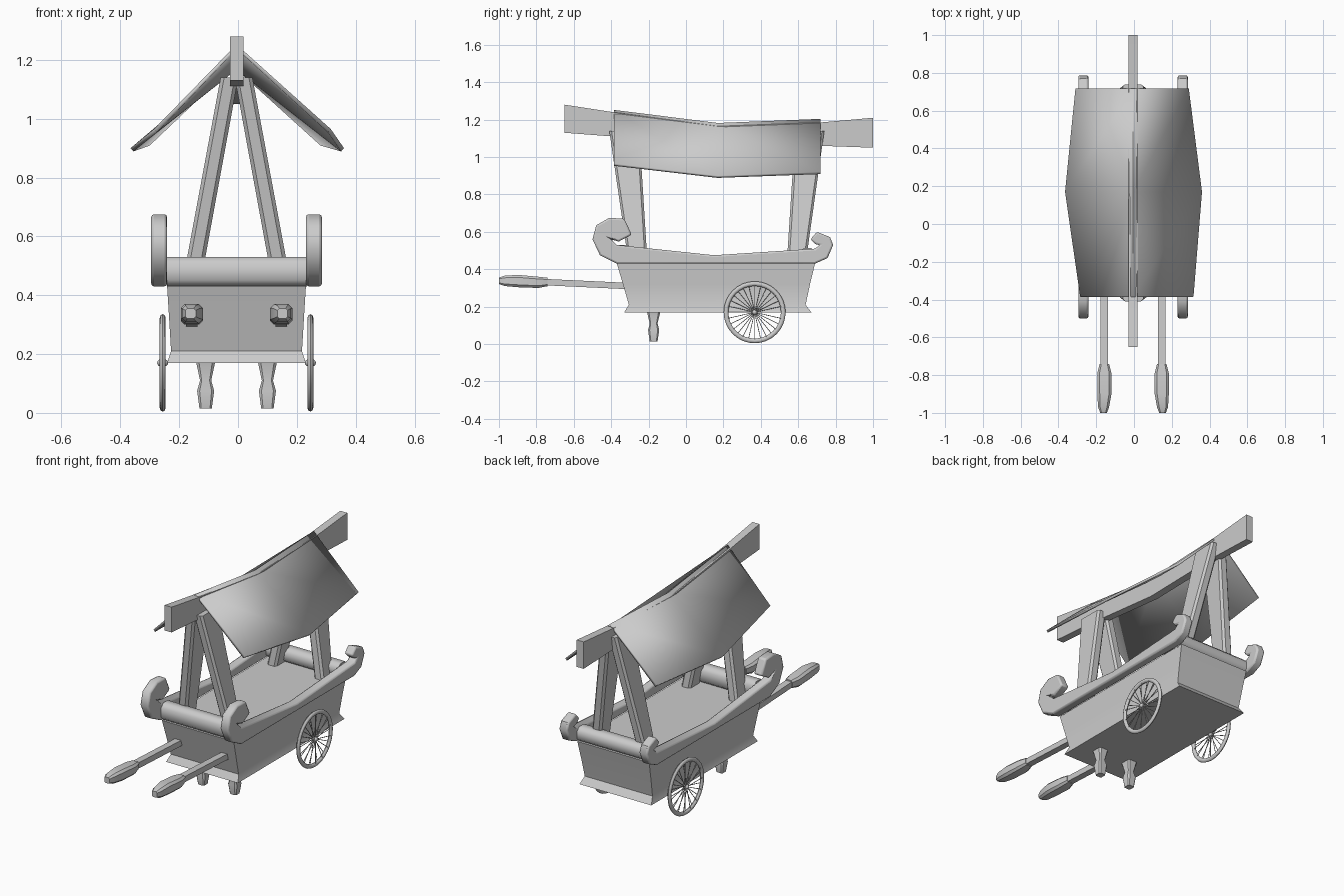
import bpy, bmesh
from math import sin, cos, pi
from mathutils import Matrix, Vector

if "Cube" in bpy.data.objects:
    bpy.data.objects.remove(bpy.data.objects["Cube"])

OX = -0.005  # the cart sits a hair left of centre


def finish(name, bm, angle=0.6, bevel=0.0):
    bmesh.ops.recalc_face_normals(bm, faces=bm.faces)
    me = bpy.data.meshes.new(name)
    bm.to_mesh(me)
    bm.free()
    ob = bpy.data.objects.new(name, me)
    bpy.context.collection.objects.link(ob)
    ob.location.x = OX
    if bevel:
        mod = ob.modifiers.new("round", 'BEVEL')
        mod.width, mod.segments = bevel, 2
        mod.limit_method, mod.angle_limit = 'ANGLE', 1.0
    bpy.ops.object.select_all(action='DESELECT')
    ob.select_set(True)
    bpy.context.view_layer.objects.active = ob
    bpy.ops.object.shade_smooth_by_angle(angle=angle)
    return ob


def ring(c, w, h, axis, cut=0.0):
    """Rectangle across the given axis, with its corners cut by a fraction."""
    a, b = w / 2, h / 2
    k = cut * min(w, h)
    if k:
        pts = [(-a + k, -b), (a - k, -b), (a, -b + k), (a, b - k),
               (a - k, b), (-a + k, b), (-a, b - k), (-a, -b + k)]
    else:
        pts = [(-a, -b), (a, -b), (a, b), (-a, b)]
    place = {'x': lambda u, v: Vector((0, u, v)),
             'y': lambda u, v: Vector((u, 0, v)),
             'z': lambda u, v: Vector((u, v, 0))}[axis]
    return [Vector(c) + place(u, v) for u, v in pts]


def loft(name, rings, angle=0.6, bevel=0.0):
    bm = bmesh.new()
    rows = [[bm.verts.new(p) for p in r] for r in rings]
    n = len(rows[0])
    for r0, r1 in zip(rows, rows[1:]):
        for i in range(n):
            bm.faces.new((r0[i], r0[(i + 1) % n], r1[(i + 1) % n], r1[i]))
    bm.faces.new(rows[0])
    bm.faces.new(rows[-1])
    return finish(name, bm, angle, bevel)


# Tub with a flared foot
loft("cart_body", [
    ring((0, 0.17, 0.17), 0.472, 1.00, 'z'),
    ring((0, 0.167, 0.21), 0.445, 0.945, 'z'),
    ring((0, 0.163, 0.32), 0.458, 1.00, 'z'),
    ring((0, 0.16, 0.432), 0.472, 1.06, 'z')])

# Side rails with a curl at each end, as one silhouette (y, z)
RAIL = [(-0.37, 0.43), (-0.46, 0.475), (-0.50, 0.56), (-0.48, 0.635),
        (-0.41, 0.675), (-0.33, 0.67), (-0.29, 0.585), (-0.36, 0.548),
        (-0.40, 0.56), (-0.37, 0.53), (0.15, 0.475), (0.69, 0.51),
        (0.715, 0.53), (0.69, 0.535), (0.665, 0.56), (0.70, 0.60),
        (0.77, 0.572), (0.787, 0.53), (0.757, 0.46), (0.69, 0.43)]
for side, s in (("left", -1), ("right", 1)):
    bm = bmesh.new()
    f = bm.faces.new([bm.verts.new((s * 0.236, y, z)) for y, z in RAIL])
    ext = bmesh.ops.extrude_face_region(bm, geom=[f])
    bmesh.ops.translate(bm, vec=(s * 0.054, 0, 0),
                        verts=[v for v in ext['geom'] if isinstance(v, bmesh.types.BMVert)])
    finish(side + "_rail", bm, 0.8, 0.012)

# Rounded end beams between the rails
for name, y, z, h in (("front_beam", -0.335, 0.48, 0.10), ("back_beam", 0.65, 0.47, 0.085)):
    loft(name, [ring((x, y, z), 0.085, h, 'x', 0.25) for x in (-0.237, 0.237)], 0.9)

# A-frame posts
for side, s in (("left", -1), ("right", 1)):
    for end, y0, d0, y1, d1 in (("front", -0.255, 0.10, -0.33, 0.16),
                                ("back", 0.588, 0.10, 0.662, 0.155)):
        loft(f"{end}_{side}_post", [
            ring((s * 0.157, y0, 0.42), 0.062, d0, 'z', 0.2),
            ring((s * 0.024, y1, 1.14), 0.06, d1, 'z', 0.2)])

# Sagging ridge beam
loft("ridge_beam", [ring((0, y, (a + b) / 2), 0.046, b - a, 'y') for y, a, b in (
    (-0.65, 1.13, 1.28), (-0.39, 1.11, 1.24), (0.17, 1.05, 1.165),
    (0.72, 1.06, 1.185), (1.0, 1.05, 1.21))])

# Cloth canopy: left edge, ridge, right edge at three stations
bm = bmesh.new()
rows = []
for y, xl, xr, edge, top in ((-0.385, -0.28, 0.32, 0.965, 1.252),
                             (0.17, -0.36, 0.365, 0.90, 1.182),
                             (0.718, -0.305, 0.295, 0.92, 1.204)):
    rows.append([bm.verts.new(p) for p in ((xl, y, edge), (0, y, top), (xr, y, edge))])
for r0, r1 in zip(rows, rows[1:]):
    for i in range(2):
        bm.faces.new((r0[i], r0[i + 1], r1[i + 1], r1[i]))
roof = finish("canopy", bm, 0.6)
sol = roof.modifiers.new("thickness", 'SOLIDIFY')
sol.thickness, sol.offset = 0.015, -1

# Pull handles with swollen grips, and the two front feet
for side, s in (("left", -1), ("right", 1)):
    x = s * 0.152
    loft(side + "_handle", [
        ring((x, -0.30, 0.31), 0.04, 0.034, 'y'),
        ring((x, -0.77, 0.332), 0.04, 0.034, 'y')])
    loft(side + "_grip", [ring((x + s * dx, y, z), w, h, 'y', 0.2) for y, z, dx, w, h in (
        (-0.74, 0.332, 0, 0.05, 0.045), (-0.79, 0.33, 0, 0.075, 0.06),
        (-0.90, 0.337, 0, 0.075, 0.066), (-0.97, 0.338, 0.004, 0.058, 0.055),
        (-1.0, 0.338, 0.004, 0.035, 0.035))])
    loft(side + "_foot", [ring((s * 0.105, -0.173, z), w, h, 'z', 0.15) for z, w, h in (
        (0.19, 0.072, 0.08), (0.11, 0.038, 0.042), (0.075, 0.058, 0.06), (0.015, 0.042, 0.042))])


# Spoked wheels
def wheel(name, x):
    bm = bmesh.new()
    N = 32
    c = Vector((x, 0.367, 0.17))
    prof = [(0.010 * cos(k * pi / 4), 0.153 + 0.0125 * sin(k * pi / 4)) for k in range(8)]
    vs = [[bm.verts.new(c + Vector((u, r * cos(a), r * sin(a)))) for u, r in prof]
          for a in (2 * pi * i / N for i in range(N))]
    for i in range(N):
        for k in range(8):
            p, q = vs[i], vs[(i + 1) % N]
            bm.faces.new((p[k], p[(k + 1) % 8], q[(k + 1) % 8], q[k]))
    for i in range(28):
        a = 2 * pi * i / 28
        off = 0.006 * (-1) ** i
        m = (Matrix.Translation(c + Vector((off, 0, 0))) @ Matrix.Rotation(a, 4, 'X')
             @ Matrix.Translation((0, 0, 0.075)))
        bmesh.ops.create_cone(bm, segments=5, radius1=0.002, radius2=0.002, depth=0.145, matrix=m)
    hub = Matrix.Translation(c) @ Matrix.Diagonal((0.019, 0.014, 0.014, 1))
    bmesh.ops.create_uvsphere(bm, u_segments=12, v_segments=8, radius=1, matrix=hub)
    finish(name, bm, 0.9)


wheel("left_wheel", -0.251)
wheel("right_wheel", 0.251)
